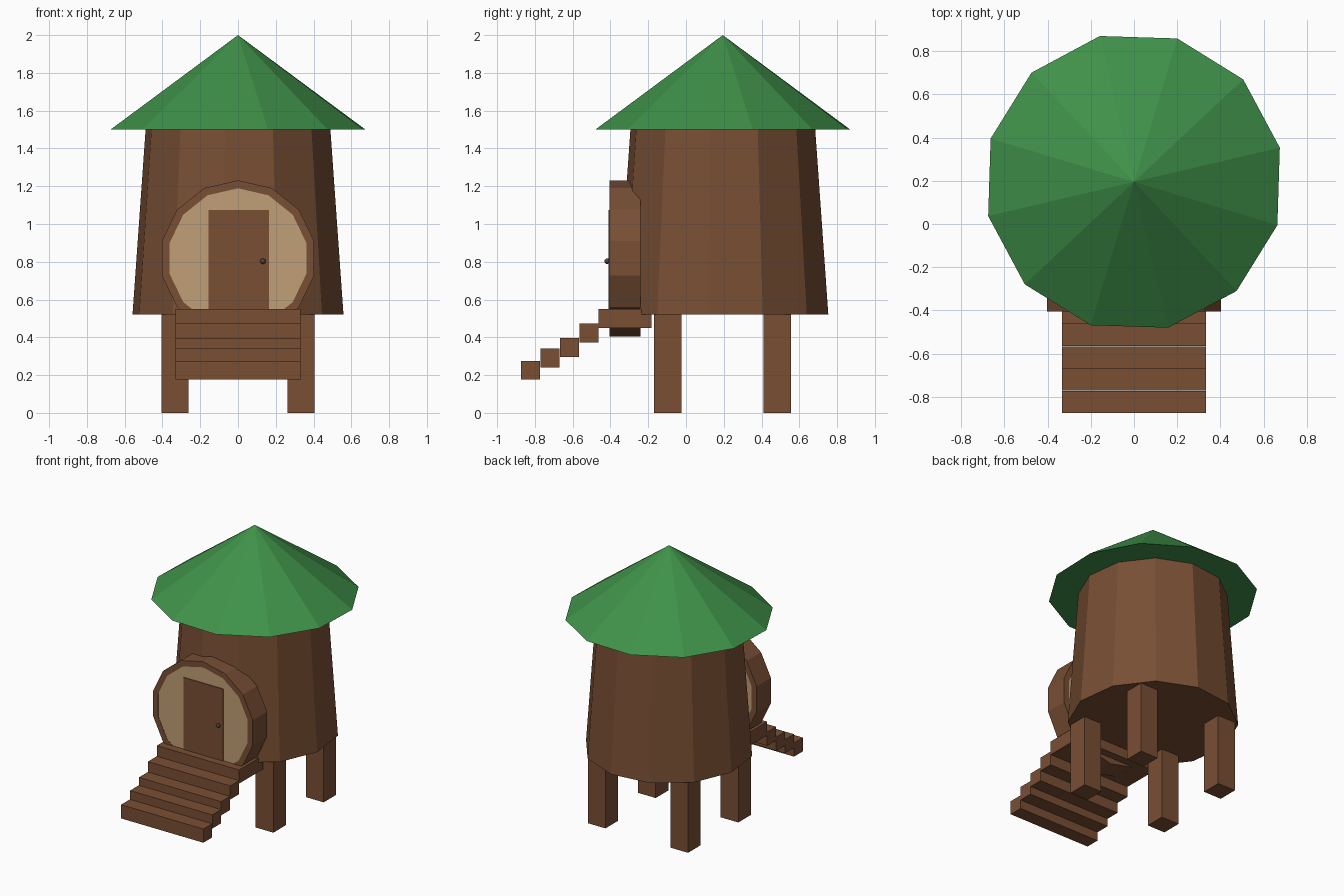
import bpy, bmesh
from math import sin, cos, radians, tau
from mathutils import Vector

if "Cube" in bpy.data.objects:
    bpy.data.objects.remove(bpy.data.objects["Cube"])


def material(name, rgb):
    m = bpy.data.materials.new(name)
    m.diffuse_color = (*rgb, 1)
    m.use_nodes = True
    m.node_tree.nodes["Principled BSDF"].inputs["Base Color"].default_value = m.diffuse_color
    return m


BROWN = material("brown wood", (0.19, 0.077, 0.034))
CREAM = material("cream", (0.53, 0.35, 0.18))
GREEN = material("green roof", (0.05, 0.285, 0.067))
KNOB = material("knob metal", (0.12, 0.07, 0.04))


def finish(name, bm, mat):
    bmesh.ops.recalc_face_normals(bm, faces=bm.faces)
    me = bpy.data.meshes.new(name)
    bm.to_mesh(me)
    bm.free()
    me.materials.append(mat)
    ob = bpy.data.objects.new(name, me)
    bpy.context.collection.objects.link(ob)
    return ob


def box(name, x, y, z, mat=BROWN):
    bm = bmesh.new()
    bmesh.ops.create_cube(bm, size=1)
    for v in bm.verts:
        v.co = Vector([(a + b) / 2 + c * (b - a) for c, (a, b) in zip(v.co, (x, y, z))])
    return finish(name, bm, mat)


def polygon(sides, radius, offset):
    return [(radius * cos(radians(offset) + tau * i / sides),
             radius * sin(radians(offset) + tau * i / sides)) for i in range(sides)]


def loft(name, rings, mat, tip=None, close=True):
    """Skin a list of vertex rings; end in a tip, in caps, or loop back to the start."""
    bm = bmesh.new()
    vr = [[bm.verts.new(p) for p in r] for r in rings]
    n = len(vr[0])
    pairs = list(zip(vr, vr[1:]))
    if not close:
        pairs.append((vr[-1], vr[0]))
    for a, b in pairs:
        for i in range(n):
            j = (i + 1) % n
            bm.faces.new((a[i], a[j], b[j], b[i]))
    if close:
        bm.faces.new(vr[0])
        if tip:
            t = bm.verts.new(tip)
            for i in range(n):
                bm.faces.new((vr[-1][i], vr[-1][(i + 1) % n], t))
        else:
            bm.faces.new(vr[-1])
    return finish(name, bm, mat)


CY = 0.195  # centre of the round house


def level(radius, offset, z):
    return [(x, y + CY, z) for x, y in polygon(12, radius, offset)]


# tapered trunk body and conical roof
loft("body", [level(0.564, -8, 0.52), level(0.494, -8, 1.5)], BROWN)
loft("roof", [level(0.693, 13.2, 1.5)], GREEN, tip=(0, CY, 2.0))

# four legs
for sx, side in ((-1, "left"), (1, "right")):
    for y, end in (((-0.17, -0.025), "front"), ((0.41, 0.555), "back")):
        box(f"{end}_{side}_leg", sorted((sx * 0.262, sx * 0.405)), y, (0, 0.53))


# round entrance: wooden rim with a cream panel
def upright(radius, y):
    return [(x, y, z + 0.818) for x, z in polygon(14, radius, 90)]


loft("entrance_rim", [upright(0.413, -0.24), upright(0.413, -0.405),
                      upright(0.371, -0.405), upright(0.371, -0.24)], BROWN, close=False)
loft("entrance_panel", [upright(0.371, -0.24), upright(0.371, -0.403)], CREAM)
box("door", (-0.155, 0.165), (-0.409, -0.39), (0.54, 1.075))

# door knob
bm = bmesh.new()
bmesh.ops.create_icosphere(bm, subdivisions=2, radius=0.015)
bmesh.ops.translate(bm, verts=bm.verts, vec=(0.132, -0.417, 0.803))
finish("door_knob", bm, KNOB)

# landing and steps
box("landing", (-0.332, 0.332), (-0.462, -0.183), (0.45, 0.55))
for i, top in enumerate((0.473, 0.397, 0.34, 0.276)):
    y = -0.514 - 0.103 * i
    box(f"step_{i + 1}", (-0.332, 0.332), (y - 0.051, y + 0.051), (top - 0.1, top))
